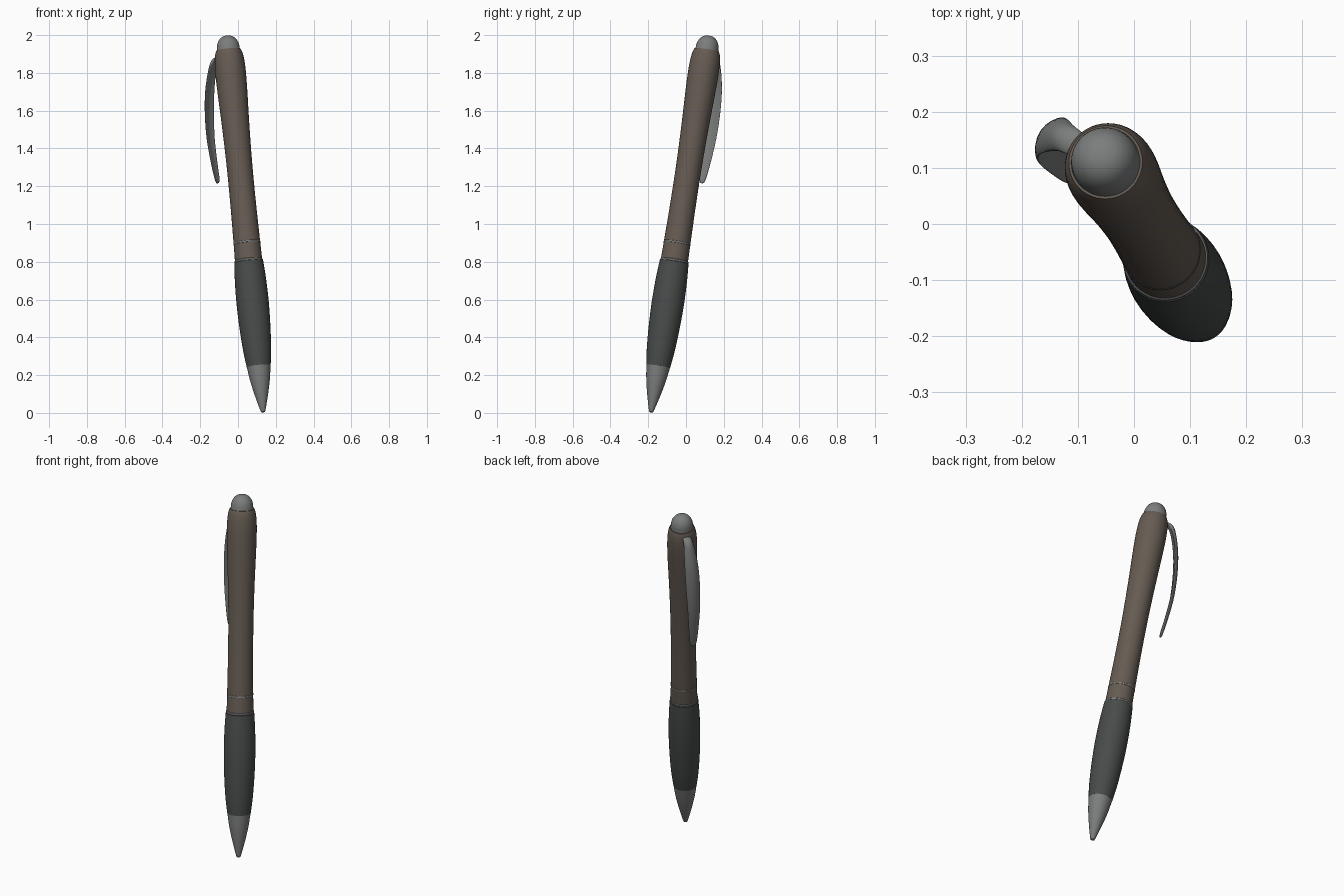
import bpy, bmesh, math
from mathutils import Vector

if "Cube" in bpy.data.objects:
    bpy.data.objects.remove(bpy.data.objects["Cube"])

TIP = Vector((0.133, -0.185, 0.003))
SLOPE = Vector((-0.0955, 0.1535, 0.9975))      # axis travel per unit of height
TILT = Vector((0, 0, 1)).rotation_difference(SLOPE)
STRETCH = SLOPE.length


def material(name, rgb):
    m = bpy.data.materials.new(name)
    m.diffuse_color = (*rgb, 1)
    m.use_nodes = True
    m.node_tree.nodes["Principled BSDF"].inputs["Base Color"].default_value = m.diffuse_color
    return m


BROWN = material("brown_body", (0.13, 0.105, 0.085))
RUBBER = material("dark_rubber", (0.065, 0.07, 0.07))
METAL = material("grey_metal", (0.2, 0.205, 0.205))


def skin(name, rings, mat, angle=40):
    """Join equal rings of points into a closed smooth surface."""
    bm = bmesh.new()
    loops = [[bm.verts.new(p) for p in r] for r in rings]
    n = len(loops[0])
    for a, b in zip(loops, loops[1:]):
        for i in range(n):
            j = (i + 1) % n
            bm.faces.new((a[i], a[j], b[j], b[i]))
    bm.faces.new(loops[0][::-1])
    bm.faces.new(loops[-1])
    bmesh.ops.recalc_face_normals(bm, faces=bm.faces)
    me = bpy.data.meshes.new(name)
    bm.to_mesh(me)
    bm.free()
    ob = bpy.data.objects.new(name, me)
    bpy.context.collection.objects.link(ob)
    me.materials.append(mat)
    bpy.ops.object.select_all(action='DESELECT')
    ob.select_set(True)
    bpy.context.view_layer.objects.active = ob
    bpy.ops.object.shade_smooth_by_angle(angle=math.radians(angle))
    return ob


def smooth(table, steps=5):
    """Catmull-Rom interpolation through the rows of a table."""
    pts = [Vector(p) for p in table]
    pts = [2 * pts[0] - pts[1]] + pts + [2 * pts[-1] - pts[-2]]
    out = []
    for a, b, c, d in zip(pts, pts[1:], pts[2:], pts[3:]):
        for k in range(steps):
            t = k / steps
            out.append(0.5 * (2 * b + (c - a) * t + (2 * a - 5 * b + 4 * c - d) * t**2
                              + (3 * b - a - 3 * c + d) * t**3))
    return out + [pts[-2]]


def lathe(name, profile, mat, sides=48):
    """Turn (height, radius) pairs around the tilted pen axis."""
    rings = []
    for z, r in profile:
        rings.append([TIP + TILT @ Vector((r * math.cos(a), r * math.sin(a), z * STRETCH))
                      for a in (2 * math.pi * i / sides for i in range(sides))])
    return skin(name, rings, mat)


# Writing tip
lathe("tip", [(0, 0.006)] + smooth([(0.003, 0.011), (0.03, 0.019), (0.1, 0.037),
                                    (0.17, 0.052), (0.243, 0.063)]), METAL)
# Rubber grip
lathe("grip", smooth([(0.243, 0.0635), (0.33, 0.074), (0.45, 0.082), (0.58, 0.0855),
                      (0.7, 0.083), (0.797, 0.077)]), RUBBER)
# Middle band and the two thin rings
lathe("middle_band", [(0.8, 0.0725), (0.9, 0.0705)], BROWN)
for label, z, r in (("lower_ring", 0.803, 0.0755), ("upper_ring", 0.899, 0.0715)):
    lathe(label, [(z - 0.007, r - 0.003), (z - 0.004, r), (z + 0.004, r), (z + 0.007, r - 0.003)], METAL)
# Barrel
lathe("barrel", smooth([(0.904, 0.0705), (1.1, 0.068), (1.3, 0.068), (1.5, 0.072), (1.7, 0.079),
                        (1.8, 0.081), (1.86, 0.079), (1.9, 0.0735), (1.922, 0.066)]), BROWN)
# Domed push button
lathe("push_button", [(1.9, 0.061), (1.925, 0.0615)] +
      [(1.93 + 0.069 * math.sin(t), 0.0605 * math.cos(t) ** 0.85)
       for t in (math.radians(a) for a in range(0, 89, 8))], METAL)

# Bowed leaf-shaped clip: height, distance from axis, half width, thickness
OUT = Vector((-0.83, 0.56, 0))
SIDE = Vector((0.56, 0.83, 0))
clip = smooth([(1.89, 0.055, 0.022, 0.03), (1.865, 0.092, 0.026, 0.028), (1.8, 0.122, 0.034, 0.021),
               (1.7, 0.149, 0.040, 0.018), (1.58, 0.165, 0.040, 0.017), (1.45, 0.170, 0.035, 0.016),
               (1.32, 0.160, 0.027, 0.016), (1.245, 0.150, 0.020, 0.016), (1.222, 0.147, 0.013, 0.012),
               (1.215, 0.146, 0.004, 0.005)])
rings = []
for z, d, w, th in clip:
    ring = []
    for i in range(20):
        a = 2 * math.pi * i / 20
        s, o = math.cos(a), math.sin(a)
        bulge = 0.006 - 0.012 * s * s * (w / 0.04)
        ring.append(TIP + SLOPE * z + OUT * (d + bulge + 0.5 * th * o) + SIDE * (w * s))
    rings.append(ring)
skin("clip", rings, METAL, 60)
